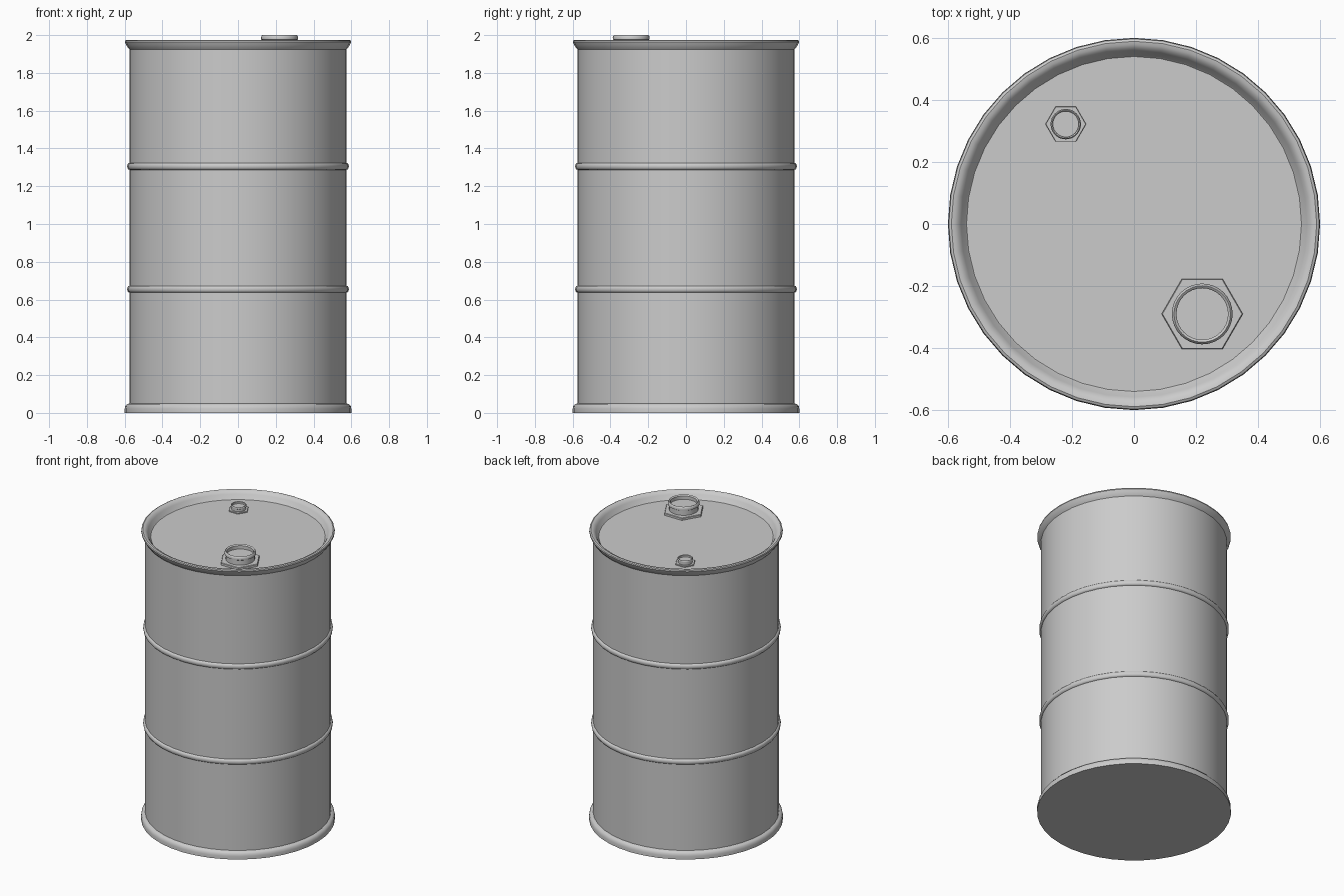
import bpy, bmesh, math

if "Cube" in bpy.data.objects:
    bpy.data.objects.remove(bpy.data.objects["Cube"])


def finish(name, bm, location=(0, 0, 0), scale=1.0):
    bmesh.ops.remove_doubles(bm, verts=bm.verts, dist=1e-5)
    bmesh.ops.recalc_face_normals(bm, faces=bm.faces)
    mesh = bpy.data.meshes.new(name)
    bm.to_mesh(mesh)
    bm.free()
    ob = bpy.data.objects.new(name, mesh)
    bpy.context.collection.objects.link(ob)
    ob.location = location
    ob.scale = (scale,) * 3
    bpy.ops.object.select_all(action='DESELECT')
    ob.select_set(True)
    bpy.context.view_layer.objects.active = ob
    bpy.ops.object.shade_smooth_by_angle(angle=math.radians(35))
    return ob


def lathe(name, profile, steps, location=(0, 0, 0), scale=1.0):
    bm = bmesh.new()
    verts = [bm.verts.new((r, 0, z)) for r, z in profile]
    edges = [bm.edges.new(pair) for pair in zip(verts, verts[1:])]
    bmesh.ops.spin(bm, geom=verts + edges, cent=(0, 0, 0), axis=(0, 0, 1),
                   angle=math.tau, steps=steps)
    return finish(name, bm, location, scale)


def bead(z):
    # half-round rolling hoop pressed into the wall
    return [(BODY_R + 0.012 * math.sin(a), z - 0.018 * math.cos(a))
            for a in (math.pi * i / 6 for i in range(7))]


BODY_R = 0.575
LID_Z = 1.925

# Drum shell: base flange, wall with two hoops, flared rim, recessed lid
base = [(0, 0), (0.6, 0), (0.6, 0.022), (0.597, 0.036), (0.588, 0.046), (BODY_R, 0.05)]
rim = [(BODY_R, 1.925), (0.583, 1.934), (0.592, 1.948), (0.599, 1.963), (0.597, 1.971),
       (0.589, 1.975), (0.578, 1.973), (0.567, 1.966), (0.558, 1.955),
       (0.545, 1.93), (0.54, LID_Z), (0, LID_Z)]
lathe("drum_shell", base + bead(0.655) + bead(1.305) + rim, 40)

# Bungs: hexagonal flange with a lipped round neck, the small one at half size
neck = [(0.09, 0.01), (0.09, 0.048), (0.097, 0.052), (0.098, 0.062), (0.095, 0.071),
        (0.091, 0.075), (0.087, 0.073), (0.083, 0.068), (0.083, 0.045), (0, 0.045)]
for label, x, y, size in (("large", 0.22, -0.29, 1.0), ("small", -0.22, 0.322, 0.5)):
    place = (x, y, LID_Z)
    lathe(label + "_bung_neck", neck, 32, place, size)
    flange = [(0.131, -0.005), (0.131, 0.013), (0.128, 0.016), (0, 0.016)]
    lathe(label + "_bung_hex_flange", flange, 6, place, size)
